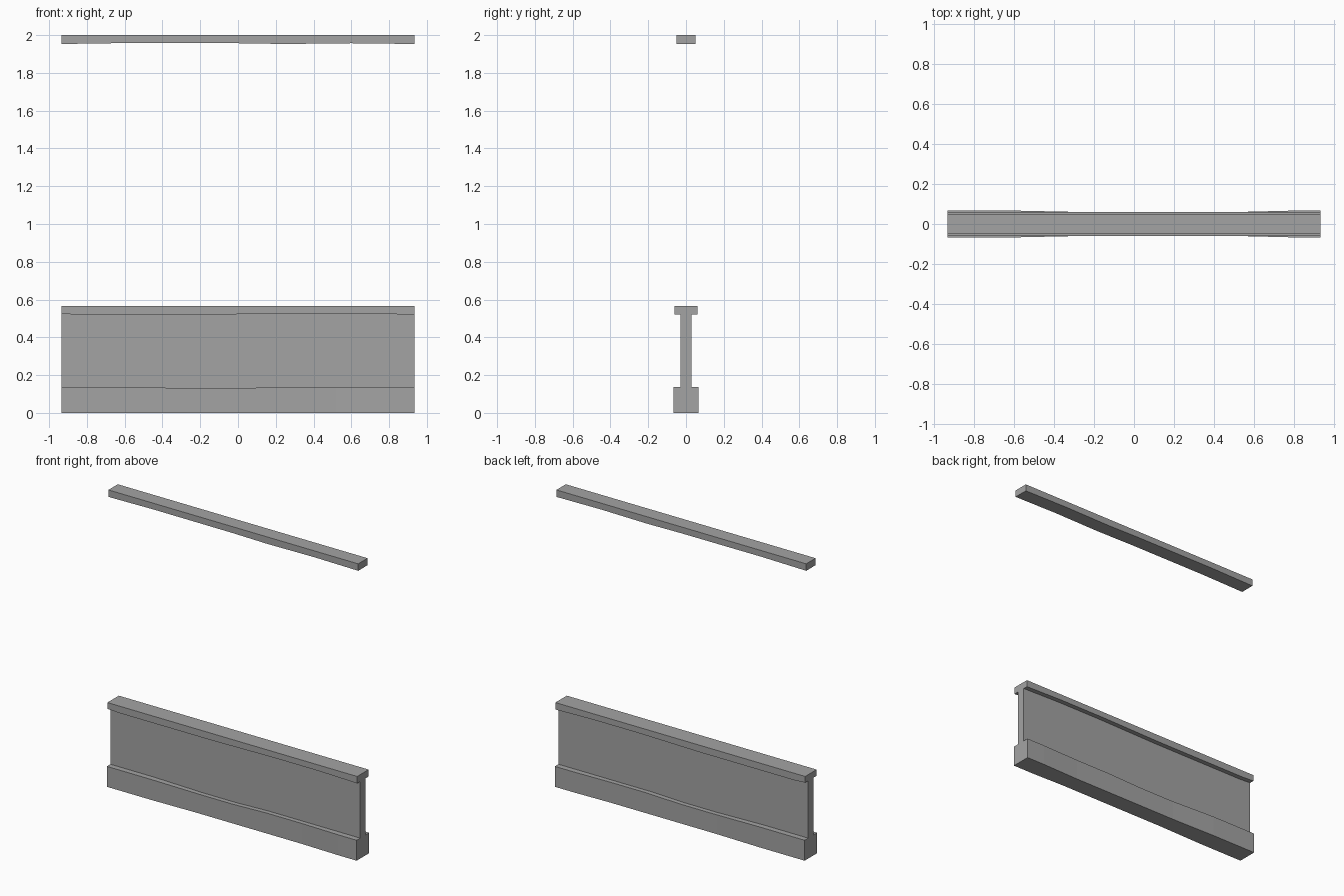
import bpy
import bmesh

cube = bpy.data.objects.get("Cube")
if cube:
    bpy.data.objects.remove(cube, do_unlink=True)

stone = bpy.data.materials.new("plain_grey")
stone.use_nodes = True
grey = (0.37, 0.37, 0.37, 1)
stone.diffuse_color = grey
stone.node_tree.nodes["Principled BSDF"].inputs["Base Color"].default_value = grey

HALF_LENGTH = 0.934


def blend(keys, x):
    """Linear interpolation through (x, value) pairs, held at both ends."""
    if x <= keys[0][0]:
        return keys[0][1]
    for (xa, a), (xb, b) in zip(keys, keys[1:]):
        if x <= xb:
            return a + (b - a) * (x - xa) / (xb - xa)
    return keys[-1][1]


def loft(name, section, stations):
    """Sweep a mirrored half section, given bottom to top, along x."""
    bm = bmesh.new()
    rings = []
    for x in stations:
        half = section(x)
        outline = half + [(-y, z) for y, z in reversed(half)]
        rings.append([bm.verts.new((x, y, z)) for y, z in outline])
    n = len(rings[0])
    for a, b in zip(rings, rings[1:]):
        for i in range(n):
            j = (i + 1) % n
            bm.faces.new((a[i], a[j], b[j], b[i]))
    bm.faces.new(rings[0])
    bm.faces.new(rings[-1])
    bmesh.ops.recalc_face_normals(bm, faces=bm.faces)
    mesh = bpy.data.meshes.new(name)
    bm.to_mesh(mesh)
    bm.free()
    mesh.materials.append(stone)
    obj = bpy.data.objects.new(name, mesh)
    bpy.context.collection.objects.link(obj)
    return obj


# Uneven, hand-cut edges along the length
base_width = [(-0.6, 0.067), (-0.27, 0.06), (0.52, 0.06), (0.8, 0.067)]
base_top = [(-0.6, 0.138), (-0.25, 0.13), (0, 0.13), (0.25, 0.138)]
rail_bottom = [(-0.93, 0.525), (-0.85, 0.52), (-0.15, 0.52), (0.3, 0.527),
               (0.65, 0.527), (0.93, 0.52)]
beam_bottom = [(-0.93, 1.953), (-0.6, 1.958), (0, 1.957), (0.25, 1.953),
               (0.6, 1.957), (0.93, 1.953)]


def parapet_section(x):
    wide, low, high = blend(base_width, x), blend(base_top, x), blend(rail_bottom, x)
    return [(wide, 0), (wide, low), (0.029, low), (0.029, high),
            (0.061, high), (0.061, 0.567)]


def beam_section(x):
    return [(0.05, blend(beam_bottom, x)), (0.05, 2)]


def stations(*key_lists):
    inner = {x for keys in key_lists for x, _ in keys if abs(x) < 0.92}
    return sorted(inner | {-HALF_LENGTH, HALF_LENGTH})


# Low wall with plinth and top rail, and the beam high above it
loft("parapet_wall", parapet_section, stations(base_width, base_top, rail_bottom))
loft("overhead_beam", beam_section, stations(beam_bottom))
